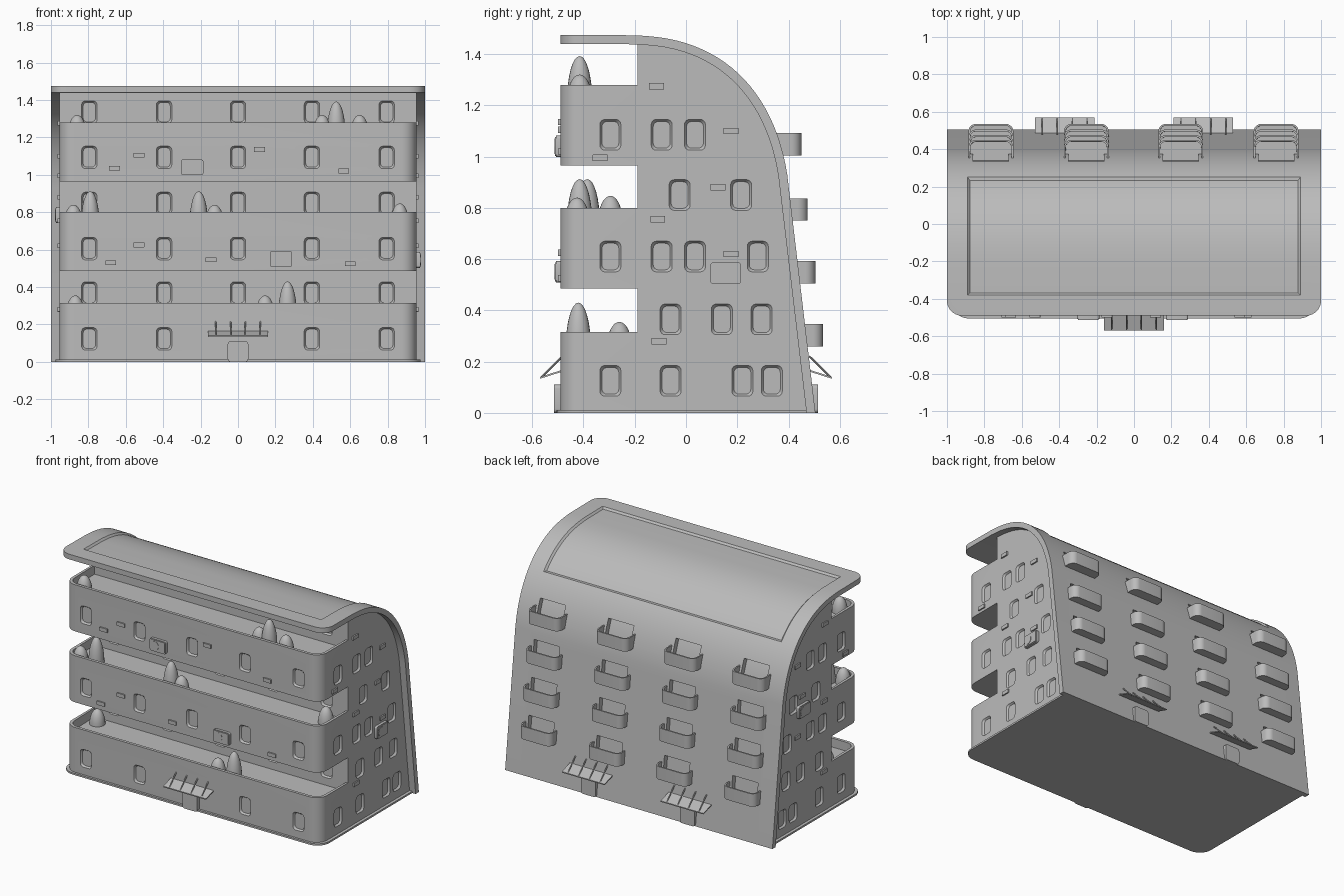
import bpy, bmesh, math
from mathutils import Matrix, Vector
from mathutils.geometry import interpolate_bezier

if "Cube" in bpy.data.objects:
    bpy.data.objects.remove(bpy.data.objects["Cube"])

grey = bpy.data.materials.new("plain_grey")
grey.use_nodes = True
grey.diffuse_color = (0.5, 0.5, 0.5, 1)
grey.node_tree.nodes["Principled BSDF"].inputs["Base Color"].default_value = (0.5, 0.5, 0.5, 1)

FRONT, RECESS, SIDE, LIP = -0.49, -0.19, 0.955, 0.06


def finish(name, bm):
    bmesh.ops.recalc_face_normals(bm, faces=bm.faces)
    me = bpy.data.meshes.new(name)
    bm.to_mesh(me)
    bm.free()
    me.materials.append(grey)
    ob = bpy.data.objects.new(name, me)
    bpy.context.collection.objects.link(ob)
    return ob


def loft(bm, a, b):
    """Closed solid between two matching loops."""
    va, vb = [bm.verts.new(p) for p in a], [bm.verts.new(p) for p in b]
    bm.faces.new(va)
    bm.faces.new(vb[::-1])
    for i in range(len(va)):
        j = (i + 1) % len(va)
        bm.faces.new((va[i], vb[i], vb[j], va[j]))


def prism_x(bm, profile, half):
    loft(bm, [(-half, y, z) for y, z in profile], [(half, y, z) for y, z in profile])


def box(bm, x0, x1, y0, y1, z0, z1):
    plan = [(x0, y0), (x1, y0), (x1, y1), (x0, y1)]
    loft(bm, [(x, y, z0) for x, y in plan], [(x, y, z1) for x, y in plan])


def plate(bm, m, w, h, out, back, taper=0.0, r=0.02):
    """Rounded plate facing local -y, from y=out to y=back."""
    def ring(y, shrink):
        pts = []
        for k, (sx, sz) in enumerate([(1, 1), (-1, 1), (-1, -1), (1, -1)]):
            for s in range(5):
                a = math.pi / 2 * (k + s / 4)
                pts.append(m @ Vector((sx * (w / 2 - shrink - r) + r * math.cos(a), y,
                                       sz * (h / 2 - shrink - r) + r * math.sin(a))))
        return pts
    loft(bm, ring(out, -taper), ring(back, taper))


def on(face, u, z):
    """Frame on a wall; local -y points outwards."""
    place, turn = {"front": ((u, FRONT, z), 0), "recess": ((u, RECESS, z), 0),
                   "left": ((SIDE, u, z), 90), "right": ((-SIDE, u, z), -90),
                   "back": ((u, 0.49, z), 180)}[face]
    return Matrix.Translation(place) @ Matrix.Rotation(math.radians(turn), 4, "Z")


def tub(name, x0, x1, y0, y1, z0, z1, outer, radius, wall, depth):
    """Open-topped box with the vertical edges at y=outer rounded."""
    bm = bmesh.new()
    box(bm, x0, x1, y0, y1, z0, z1)
    edges = [e for e in bm.edges if all(abs(v.co.y - outer) < 1e-5 for v in e.verts)
             and abs(e.verts[0].co.z - e.verts[1].co.z) > 0.01]
    bmesh.ops.bevel(bm, geom=edges, offset=radius, segments=8, profile=0.5, affect="EDGES")
    bmesh.ops.recalc_face_normals(bm, faces=bm.faces)
    top = max(bm.faces, key=lambda f: f.calc_center_median().z)
    bmesh.ops.inset_individual(bm, faces=[top], thickness=wall)
    bmesh.ops.inset_individual(bm, faces=[top], thickness=0.0005, depth=-depth)
    return finish(name, bm)


def cut(ob, cutter):
    mod = ob.modifiers.new("cut", "BOOLEAN")
    mod.operation, mod.solver, mod.object = "DIFFERENCE", "EXACT", cutter
    bpy.context.view_layer.objects.active = ob
    bpy.ops.object.modifier_apply(modifier=mod.name)


# Curved shell: roof sweeping down into the rear wall
curve = interpolate_bezier(Vector((-0.15, 1.47)), Vector((0.15, 1.45)),
                           Vector((0.345, 1.25)), Vector((0.395, 0.93)), 24)
outer = [Vector((FRONT, 1.475)), Vector((-0.38, 1.475)), Vector((RECESS, 1.473))]
outer += [Vector(p[:2]) for p in curve] + [Vector((0.505, 0))]
inner = []
for i, p in enumerate(outer):
    t = (outer[min(i + 1, len(outer) - 1)] - outer[max(i - 1, 0)]).normalized()
    q = p + 0.035 * Vector((t.y, -t.x))
    inner.append(Vector((FRONT if i == 0 else q.x, max(q.y, 0))))

bm = bmesh.new()
prism_x(bm, outer + inner[::-1], 1.0)
for x in (-0.89, 0.89):
    bmesh.ops.bisect_plane(bm, geom=bm.verts[:] + bm.edges[:] + bm.faces[:],
                           plane_co=(x, 0, 0), plane_no=(1, 0, 0))
bmesh.ops.recalc_face_normals(bm, faces=bm.faces)
panel = [f for f in bm.faces if f.normal.z > 0.3 and abs(f.calc_center_median().x) < 0.5
         and -0.38 < f.calc_center_median().y < 0.245]
bmesh.ops.inset_region(bm, faces=panel, thickness=0.012, depth=-0.012, use_even_offset=True)
corners = [e for e in bm.edges if all(abs(v.co.y - FRONT) < 1e-4 and abs(v.co.x) > 0.99
                                      for v in e.verts)]
bmesh.ops.bevel(bm, geom=corners, offset=0.08, segments=8, profile=0.5, affect="EDGES")
shell = finish("roof_shell", bm)

# Main block under the shell
bm = bmesh.new()
prism_x(bm, [(RECESS, 0), (RECESS, 1.439)] + [p for p in inner if p.x > RECESS + 0.02], SIDE)
body = finish("main_block", bm)

# Front terraces
tops = (0.315, 0.80, 1.28)
bands = [tub("terrace", -SIDE, SIDE, FRONT, RECESS + 0.025, z - 0.315, z, FRONT, 0.08, 0.02, LIP)
         for z in tops]

# Plinth
bm = bmesh.new()
box(bm, -0.975, 0.975, -0.505, 0.47, 0, 0.012)
edges = [e for e in bm.edges if all(v.co.y < -0.5 for v in e.verts)
         and abs(e.verts[0].co.z - e.verts[1].co.z) > 0.01]
bmesh.ops.bevel(bm, geom=edges, offset=0.09, segments=8, profile=0.5, affect="EDGES")
finish("plinth", bm)

# Window recesses
bm = bmesh.new()
spots = []
for x in (-0.795, -0.395, 0, 0.395, 0.795):
    spots += [("front", x, z) for z in (0.123, 0.605, 1.093) if x or z > 0.2]
    spots += [("recess", x, z) for z in (0.367, 0.847, 1.335)]
rows = {1.085: (-0.295, -0.095, 0.035), 0.85: (-0.025, 0.215), 0.61: (-0.295, -0.095, 0.035, 0.28),
        0.365: (-0.06, 0.14, 0.295), 0.125: (-0.295, -0.06, 0.22, 0.335)}
for z, ys in rows.items():
    spots += [(s, y, z) for s in ("left", "right") for y in ys]
for spot in spots:
    plate(bm, on(*spot), 0.082, 0.12, -0.012, 0.012, 0.008)
cutter = finish("window_cutter", bm)
for ob in [body] + bands:
    cut(ob, cutter)
bpy.data.objects.remove(cutter)

# Rear balconies with door niches through the shell
bm = bmesh.new()
for z0, y_out in ((1.005, 0.45), (0.75, 0.475), (0.505, 0.505), (0.26, 0.535)):
    for x in (-0.765, -0.255, 0.25, 0.76):
        tub("balcony", x - 0.12, x + 0.12, y_out - 0.17, y_out, z0, z0 + 0.087, y_out, 0.04, 0.01, 0.07)
        box(bm, x - 0.095, x + 0.095, y_out - 0.3, y_out + 0.1, z0 + 0.018, z0 + 0.132)
cutter = finish("niche_cutter", bm)
cut(shell, cutter)
bpy.data.objects.remove(cutter)

# Wall vents
bm = bmesh.new()
vents = [("front", x, z) for x, z in ((-0.66, 1.035), (-0.53, 1.105), (0.115, 1.135), (0.565, 1.02),
                                      (-0.53, 0.625), (-0.68, 0.53), (-0.145, 0.545), (0.6, 0.525))]
for y, z in ((-0.115, 1.275), (0.175, 1.1), (-0.335, 0.995), (0.125, 0.88),
             (-0.11, 0.755), (0.175, 0.62), (-0.105, 0.28)):
    vents += [("left", y, z), ("right", y, z)]
for v in vents:
    plate(bm, on(*v), 0.058, 0.025, -0.009, 0.005, 0, 0.001)
finish("wall_vents", bm)

# Air conditioners with a fan disc
bm = bmesh.new()
for unit in (("front", -0.245, 1.04), ("front", 0.23, 0.55), ("left", 0.155, 0.545), ("right", 0.12, 0.785)):
    m = on(*unit)
    plate(bm, m, 0.12, 0.084, -0.018, 0.005, 0, 0.012)
    plate(bm, m, 0.11, 0.074, -0.022, -0.017, 0, 0.01)
    plate(bm, m @ Matrix.Translation((-0.02, 0, 0)), 0.06, 0.06, -0.024, -0.02, 0, 0.03)
finish("air_conditioners", bm)

# Entrances: door, sloping canopy and four stays
for face, x in (("front", 0), ("back", -0.37), ("back", 0.37)):
    bm = bmesh.new()
    plate(bm, on(face, x, 0.055), 0.11, 0.11, -0.025, 0.05, 0, 0.015)
    finish("entrance_door", bm)
    bm = bmesh.new()
    m = on(face, x, 0)
    prism_x(bm, [(-0.08, 0.133), (0.02, 0.165), (0.02, 0.172), (-0.08, 0.14)], 0.16)
    for u in (-0.12, -0.04, 0.04, 0.12):
        a, b = Vector((u, -0.075, 0.138)), Vector((u, 0.01, 0.222))
        turn = (b - a).to_track_quat("Z", "Y").to_matrix().to_4x4()
        bmesh.ops.create_cone(bm, cap_ends=True, segments=8, radius1=0.004, radius2=0.004,
                              depth=(b - a).length, matrix=Matrix.Translation((a + b) / 2) @ turn)
    bm.transform(m)
    finish("entrance_canopy", bm)

# Terrace shrubs: x, y, terrace, height above the floor
for x, y, level, h in ((-0.86, -0.415, 2, 0.1), (0.45, -0.415, 2, 0.1), (0.525, -0.415, 2, 0.172),
                       (0.65, -0.415, 2, 0.1), (-0.88, -0.425, 1, 0.1), (-0.79, -0.385, 1, 0.172),
                       (-0.21, -0.415, 1, 0.172), (-0.125, -0.425, 1, 0.1), (0.865, -0.295, 1, 0.107),
                       (-0.87, -0.26, 0, 0.1), (0.145, -0.42, 0, 0.1), (0.265, -0.42, 0, 0.175)):
    bm = bmesh.new()
    bmesh.ops.create_uvsphere(bm, u_segments=20, v_segments=16, radius=1)
    bmesh.ops.delete(bm, geom=[v for v in bm.verts if v.co.z < -0.1], context="VERTS")
    bm.transform(Matrix.Translation((x, y, tops[level] - LIP)) @ Matrix.Diagonal((0.049, 0.049, h, 1)))
    finish("shrub", bm)

# Smooth shading with sharp corners kept
for ob in bpy.context.scene.objects:
    ob.select_set(ob.type == "MESH")
bpy.ops.object.shade_smooth_by_angle(angle=math.radians(30))
